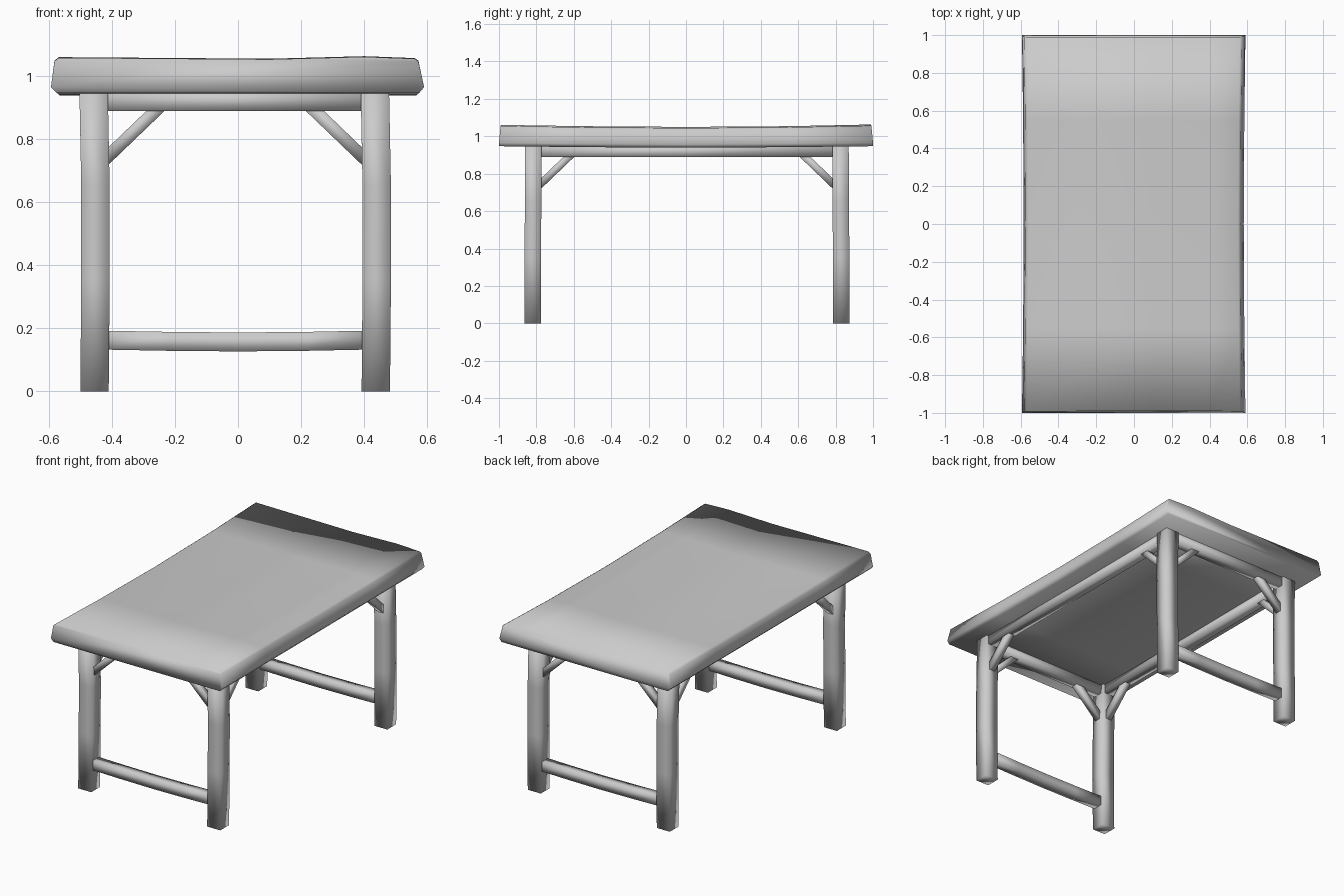
import bpy, bmesh
from mathutils import Vector

if "Cube" in bpy.data.objects:
    bpy.data.objects.remove(bpy.data.objects["Cube"])


def finish(name, bm):
    bmesh.ops.recalc_face_normals(bm, faces=bm.faces)
    me = bpy.data.meshes.new(name)
    bm.to_mesh(me)
    bm.free()
    for p in me.polygons:
        p.use_smooth = True
    ob = bpy.data.objects.new(name, me)
    bpy.context.collection.objects.link(ob)
    return ob


def loft(name, rings):
    """Skin a list of closed rings and cap both ends."""
    bm = bmesh.new()
    vs = [[bm.verts.new(p) for p in r] for r in rings]
    n = len(vs[0])
    for a, b in zip(vs, vs[1:]):
        for i in range(n):
            j = (i + 1) % n
            bm.faces.new((a[i], a[j], b[j], b[i]))
    bm.faces.new(vs[0])
    bm.faces.new(vs[-1])
    return finish(name, bm)


def beam(name, pts, side, w, h):
    """Square timber along pts; w is measured along the side vector."""
    pts = [Vector(p) for p in pts]
    s = Vector(side)
    t = s.cross((pts[-1] - pts[0]).normalized())
    quad = ((-1, -1), (1, -1), (1, 1), (-1, 1))
    return loft(name, [[p + s * a * w / 2 + t * b * h / 2 for a, b in quad]
                       for p in pts])


# sagging slab top with sloped, slightly rounded edges
rings = []
for y, dx, top, bot in ((-1, 0, 1.055, .953), (-.55, -.006, 1.048, .948),
                        (0, -.009, 1.044, .945), (.55, -.006, 1.048, .948),
                        (1, 0, 1.057, .953)):
    k = .01 * y if abs(y) == 1 else 0   # ends lean inward at the top
    section = [(-.575, bot - .006, y), (-.593, bot + .012, y),
               (-.582, top - .008, y - k * .8), (-.568, top + .003, y - k),
               (.1, top - .002, y - k), (.4, top + .006, y - k),
               (.56, top, y - k), (.572, top - .008, y - k * .8),
               (.590, bot + .012, y), (.575, bot - .006, y)]
    rings.append([(x + (dx if x > 0 else -dx), yy, z) for x, z, yy in section])
loft("table_top", rings)

LX = {-1: -.455, 1: .437}
LY = {-1: -.82, 1: .83}
HALF = .045

for sx, xn in ((-1, "left"), (1, "right")):
    for sy, yn in ((-1, "front"), (1, "back")):
        x, y = LX[sx], LY[sy]
        # slightly bowed leg
        beam(f"{yn}_{xn}_leg",
             [(x, y, 0), (x + .003, y, .35), (x + .003, y - sy * .003, .65),
              (x - .003, y - sy * .004, .96)], (1, 0, 0), .09, .088)
        # diagonal braces from leg to both aprons
        a, b = x - sx * (HALF - .02), y - sy * (HALF - .02)
        beam(f"{yn}_{xn}_cross_brace",
             [(a, y, .728), (a - sx * .20, y, .92)], (0, 1, 0), .04, .04)
        beam(f"{yn}_{xn}_long_brace",
             [(x, b, .728), (x, b - sy * .20, .92)], (1, 0, 0), .04, .04)
    # long apron
    x = LX[sx]
    beam(f"{xn}_apron", [(x, LY[-1], .922), (x, 0, .92), (x, LY[1], .922)],
         (1, 0, 0), .06, .064)

for sy, yn in ((-1, "front"), (1, "back")):
    y = LY[sy]
    # short apron and sagging foot stretcher
    beam(f"{yn}_apron", [(LX[-1], y, .922), (LX[1], y, .922)], (0, 1, 0), .06, .064)
    beam(f"{yn}_stretcher",
         [(LX[-1] + .02, y, .163), (-.22, y, .159), (0, y, .157),
          (.22, y, .159), (LX[1] - .02, y, .163)], (0, 1, 0), .06, .06)
